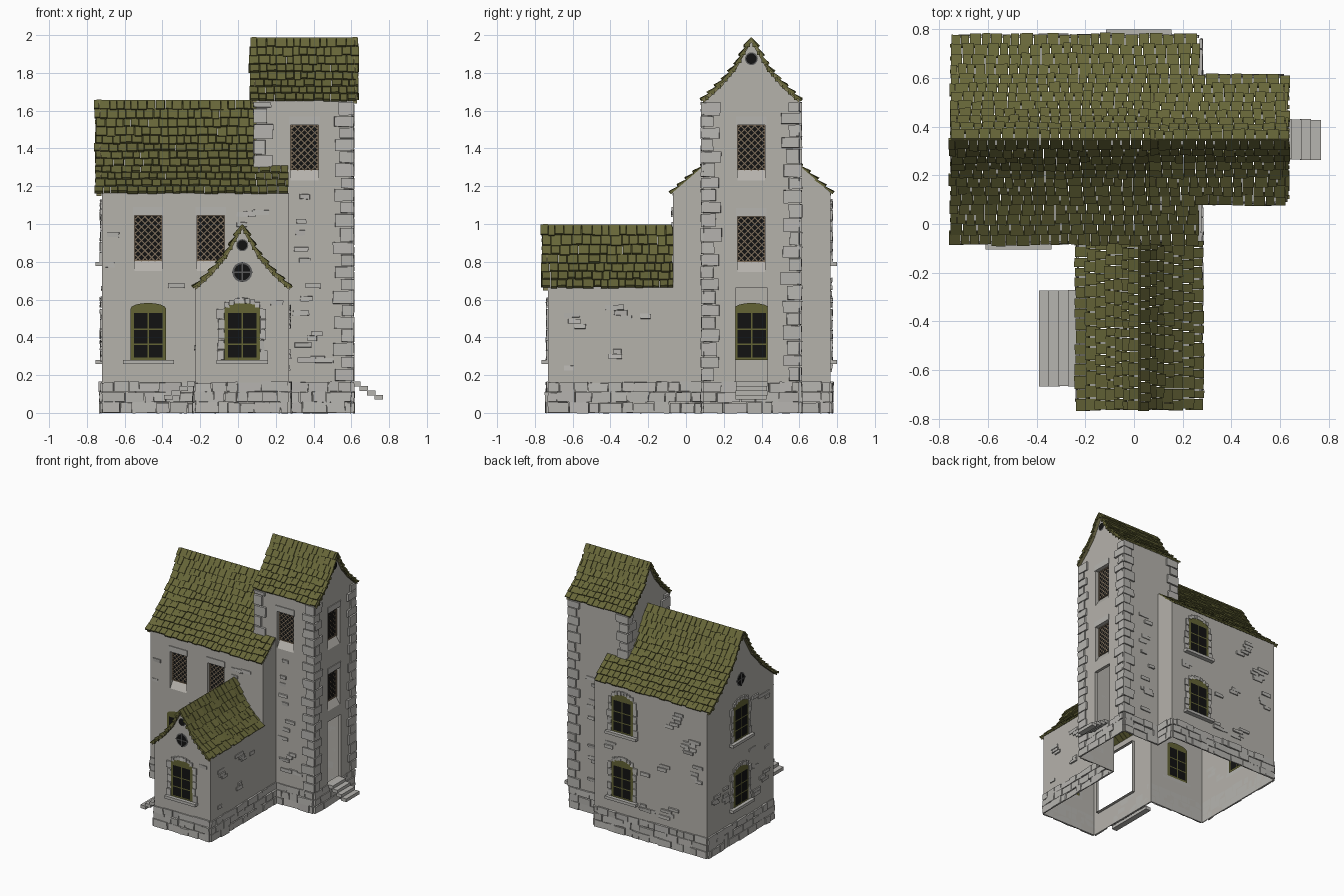
import bpy, bmesh, math, random
from mathutils import Vector

if "Cube" in bpy.data.objects:
    bpy.data.objects.remove(bpy.data.objects["Cube"])
random.seed(4)
R = random.uniform

def mat(name, c):
    m = bpy.data.materials.new(name)
    m.diffuse_color = (*c, 1)
    m.use_nodes = True
    m.node_tree.nodes["Principled BSDF"].inputs["Base Color"].default_value = m.diffuse_color
    return m
STONE = mat("pale_stone", (.46, .445, .41))
BLOCK = mat("block_stone", (.47, .46, .435))
ROOF = mat("olive_shingle", (.135, .133, .040))
FRAME = mat("olive_frame", (.125, .125, .035))
GLASS = mat("black_glass", (.006, .006, .006))
LATT = mat("lattice_brown", (.20, .15, .10))
VERGE = mat("verge_tan", (.22, .20, .09))
IRON = mat("dark_iron", (.10, .10, .10))

parts = {}
def part(name, m):
    if name not in parts:
        parts[name] = (bmesh.new(), m)
    return parts[name][0]

# wall-plane frames: (u along wall, z up, d outward) -> world
def frame(side, off):
    return {"front": lambda u, z, d=0: Vector((u, off - d, z)),
            "back": lambda u, z, d=0: Vector((u, off + d, z)),
            "right": lambda u, z, d=0: Vector((off + d, u, z)),
            "left": lambda u, z, d=0: Vector((off - d, u, z))}[side]

def face(bm, pts, out=None):
    fc = bm.faces.new([bm.verts.new(p) for p in pts])
    fc.normal_update()
    if out is not None and fc.normal.dot(out) < 0:
        fc.normal_flip()

def hexa(bm, p):   # 8 points: back four, then front four
    v = [bm.verts.new(q) for q in p]
    fs = [bm.faces.new([v[i] for i in q]) for q in
          ((0, 1, 2, 3), (4, 5, 6, 7), (0, 1, 5, 4), (1, 2, 6, 5), (2, 3, 7, 6), (3, 0, 4, 7))]
    bmesh.ops.recalc_face_normals(bm, faces=fs)

def box(bm, f, u0, u1, z0, z1, d0, d1, j=0):
    q = [(u0, z0), (u1, z0), (u1, z1), (u0, z1)]
    hexa(bm, [f(u, z, d0) for u, z in q] +
         [f(u + R(-j, j), z + R(-j, j), d1 + R(-j, j)) for u, z in q])

def wall(f, u0, u1, z0, z1, holes=()):
    bm, out = part("walls", STONE), f(0, 0, 1) - f(0, 0, 0)
    us = sorted({u0, u1, *[h[i] for h in holes for i in (0, 1)]})
    zs = sorted({z0, z1, *[h[i] for h in holes for i in (2, 3)]})
    for a, b in zip(us, us[1:]):
        for c, d in zip(zs, zs[1:]):
            if not any(h[0] <= a and b <= h[1] and h[2] <= c and d <= h[3] for h in holes):
                face(bm, [f(a, c), f(b, c), f(b, d), f(a, d)], out)

# concave roof profile shared by all three roofs: (share of half width, share of drop)
PROF = [(0, 0), (.3, .43), (.58, .69), (1, 1)]
def drop_at(t):
    for (a, b), (c, d) in zip(PROF, PROF[1:]):
        if t <= c + 1e-6:
            return b + (d - b) * (t - a) / (c - a)

def gable(f, c, half, top, drop):
    bm, out = part("walls", STONE), f(0, 0, 1) - f(0, 0, 0)
    for (a, b), (p, q) in zip(PROF, PROF[1:]):
        pts = [f(c - p * half, top - q * drop), f(c + p * half, top - q * drop), f(c + a * half, top - b * drop)]
        face(bm, pts + ([f(c - a * half, top - b * drop)] if a else []), out)

# shingled roof; P maps (along, across, z) to world
def roof(name, P, a0, a1, c, half, top, drop, keep=lambda a, s: True):
    bm = part(name, ROOF)
    pts = [Vector((t * half, top - q * drop)) for t, q in PROF]
    lens = [(q - p).length for p, q in zip(pts, pts[1:])]
    arc = sum(lens)
    def at(s):
        for p, q, l in zip(pts, pts[1:], lens):
            if s <= l or q is pts[-1]:
                return p + (q - p) * (s / l)
            s -= l
    n = round(arc / .056)
    for sg in (-1, 1):
        for i in range(n):
            s0, s1 = arc * i / n, arc * min((i + 1.12) / n, 1.012)
            a = a0 + R(-.025, 0)
            while a < a1 - .01:
                b = min(a + R(.034, .06), a1 + R(0, .01))
                if keep((a + b) / 2, at((s0 + s1) / 2)[0]):
                    lo, hi = at(s1 + R(-.006, .004)), at(s0)
                    nn = Vector((hi.y - lo.y, lo.x - hi.x)).normalized()
                    w = lambda x, v, h: P(x, c + sg * (v.x + nn.x * h), v.y + nn.y * h)
                    e, k, g = max(a, a0 + R(-.012, 0)), R(.011, .019), .003
                    hexa(bm, [w(e, lo, 0), w(b - g, lo, 0), w(b - g, hi, -.006), w(e, hi, -.006),
                              w(e, lo, k), w(b - g, lo, k + R(-.003, .003)), w(b - g, hi, .004), w(e, hi, .004)])
                a = b

# tan verge board with studs following a gable edge
def verge(f, c, half, top, drop, d):
    bm, st = part("verge_boards", VERGE), part("verge_studs", ROOF)
    for sg in (-1, 1):
        for (a, b), (p, q) in zip(PROF, PROF[1:]):
            A, B = (c + sg * a * half, top - b * drop), (c + sg * p * half, top - q * drop)
            hexa(bm, [f(u, z + h, e) for e in (d - .025, d) for (u, z), h in ((A, -.022), (B, -.016), (B, .004), (A, .004))])
            for k in (.2, .5, .8):
                u, z = A[0] + (B[0] - A[0]) * k, A[1] + (B[1] - A[1]) * k
                box(st, f, u - .008, u + .008, z - .02, z, d, d + .008)

# arched casement with sill
def arched(f, u, z, stones=True):
    w, h = .095, .27
    pts = [(u - w, z), (u + w, z)] + [(u + w * math.cos(a), z + h + .032 * math.sin(a)) for a in [math.pi * i / 8 for i in range(9)]]
    for d, sg in ((.008, 1), (-.008, -1)):
        out = sg * (f(0, 0, 1) - f(0, 0, 0))
        face(part("window_frames", FRAME), [f(x, y, d) for x, y in pts], out)
        for a in (-.075, .004):
            for b, t in ((.012, .08), (.088, .158), (.166, .25)):
                face(part("window_panes", GLASS), [f(u + x, z + y, d * 1.3) for x, y in ((a, b), (a + .071, b), (a + .071, t), (a, t))], out)
    box(part("sills", BLOCK), f, u - .135, u + .135, z - .022, z, 0, .035)
    if stones:
        for sg in (-1, 1):
            for k in range(5):
                e = R(.02, .04)
                box(part("window_stones", BLOCK), f, *sorted((u + sg * w, u + sg * (w + e))), z + .055 * k, z + .055 * k + .05, 0, .01, .003)
        for k in range(7):
            a = u - w + k * 2 * w / 7
            r = .03 * math.sin(math.pi * (k + .5) / 7)
            box(part("window_stones", BLOCK), f, a, a + .025, z + h + r + .002, z + h + r + .03, 0, .01, .003)

# recessed lattice window; returns its hole
def niche(u, z): return (u - .073, u + .073, z - .055, z + .24)
def lattice(f, u, z):
    a, b, c, t = niche(u, z)
    bm, D = part("niches", STONE), -.035
    out = f(0, 0, 1) - f(0, 0, 0)
    for x in (a, b):
        face(bm, [f(x, c), f(x, t), f(x, t, D), f(x, c, D)], f(u, 0) - f(x, 0))
    face(bm, [f(a, t), f(b, t), f(b, t, D), f(a, t, D)], Vector((0, 0, -1)))
    face(bm, [f(a, c), f(b, c), f(b, z, D), f(a, z, D)], Vector((0, 0, 1)))
    face(part("lattice_glass", GLASS), [f(a, z, D), f(b, z, D), f(b, t, D), f(a, t, D)], out)
    box(part("lintels", BLOCK), f, a - .008, b + .008, t, t + .045, 0, .006)
    lb, w, h = part("lattice_bars", LATT), .073, .24
    for sl in (1, -1):
        for i in range(-3, 11):
            k = i * .036
            lo, hi = (max(-w, -k), min(w, h - k)) if sl > 0 else (max(-w, k - h), min(w, k))
            if hi - lo > .01:
                face(lb, [f(u + x, z + k + sl * x + e, D + .006) for x, e in ((lo, -.004), (hi, -.004), (hi, .004), (lo, .004))], out)
    for r in ((a, a + .006, z, t), (b - .006, b, z, t), (a, b, z, z + .006), (a, b, t - .006, t)):
        box(lb, f, *r, D, D + .009)

def round_window(f, u, z, r, cross=True):
    out = f(0, 0, 1) - f(0, 0, 0)
    for nm, m, k, d in (("round_rims", IRON, 1, .005), ("round_panes", GLASS, .82, .008)):
        face(part(nm, m), [f(u + r * k * math.cos(i * math.pi / 8), z + r * k * math.sin(i * math.pi / 8), d) for i in range(16)], out)
    if cross:
        box(part("round_bars", IRON), f, u - r, u + r, z - .004, z + .004, .006, .011)
        box(part("round_bars", IRON), f, u - .004, u + .004, z - r, z + r, .006, .011)

def base_stones(f, u0, u1):
    for z, h in ((0, .058), (.058, .055), (.113, .052)):
        u = u0
        while u < u1 - .005:
            v = min(u + R(.05, .13), u1)
            v = u1 if u1 - v < .03 else v
            box(part("base_stones", BLOCK), f, u, v - .004, z, z + h - .004 + R(-.004, .006), 0, R(.006, .016), .003)
            u = v

def bricks(f, u0, u1, z0, z1, n, avoid=(), cluster=3):
    for _ in range(n):
        u, z = R(u0 + .03, u1 - .13), R(z0, z1 - .04)
        for k in range(random.randint(1, cluster)):
            a, b = u + R(-.03, .04), z + .028 * k
            e = a + R(.045, .10)
            if a > u0 and e < u1 and b < z1 - .03 and not any(a < h[1] + .04 and e > h[0] - .04 and b < h[3] + .03 and b + .03 > h[2] - .05 for h in avoid):
                box(part("wall_bricks", BLOCK), f, a, e, b, b + .025, 0, R(.005, .011), .003)

# ---- main dimensions
X0, X1, TX0, TX1 = -.72, .27, .095, .602
Y0, Y1, TY0, TY1, WY, WX = -.07, .765, .092, .6, -.73, -.225
C, E = .3475, 1.165
MAIN, TOWER, WING = (C, .42, 1.655, .49), (.346, .256, 1.985, .33), (.0225, .25, .995, .33)
mf, mb, ml, mr = frame("front", Y0), frame("back", Y1), frame("left", X0), frame("right", X1)
tf, tb, tl, tr = frame("front", TY0), frame("back", TY1), frame("left", TX0), frame("right", TX1)
wf, wl = frame("front", WY), frame("left", WX)
win = lambda u, z: (u - .1, u + .1, z, z + .31)

# main block walls
wall(mf, X0, WX, 0, E, [niche(-.475, .805)])
wall(mf, WX, X1, .665, E, [niche(-.145, .805)])
wall(mb, X0, X1, 0, E)
wall(ml, Y0, Y1, 0, E)
wall(mr, Y0, TY0, 0, E)
wall(mr, TY1, Y1, 0, E)
gable(ml, *MAIN)
for s in (-1, 1):
    face(part("walls", STONE), [mr(C + s * MAIN[1] * t, z) for t, z in ((.6, E), (1, E), (.6, 1.655 - .49 * drop_at(.6)))], Vector((1, 0, 0)))
# tower walls with open doorway
tdoor = (.262, .432, .165, .66)
for f in (tf, tb):
    wall(f, X1, TX1, 0, E)
    wall(f, TX0, TX1, E, 1.655, [niche(.352, 1.285)] if f is tf else [])
wall(tr, TY0, TY1, 0, 1.655, [tdoor, niche(.346, .8), niche(.346, 1.285)])
wall(tl, TY0, TY1, E, 1.655)
gable(tr, *TOWER)
gable(tl, *TOWER)
# front wing walls with open doorway
wdoor = (-.68, -.26, .165, .6)
wall(wf, WX, X1, 0, .665)
wall(wl, WY, Y0, 0, .665, [wdoor])
wall(mr, WY, Y0, 0, .665)
gable(wf, *WING)
for f, (a, b, c, d) in ((tr, tdoor), (wl, wdoor)):   # door reveals
    for p, q in (((a, c), (a, d)), ((b, c), (b, d)), ((a, d), (b, d)), ((a, c), (b, c))):
        face(part("door_reveals", STONE), [f(*p), f(*q), f(*q, -.025), f(*p, -.025)])

# roofs
along_x, along_y = (lambda a, v, z: Vector((a, v, z))), (lambda a, v, z: Vector((v, a, z)))
roof("main_roof", along_x, -.75, .268, *MAIN, keep=lambda a, s: a < TX0 + .01 or s > .245)
roof("tower_roof", along_x, .068, .635, *TOWER)
roof("wing_roof", along_y, -.758, -.07, *WING)
verge(ml, *MAIN, .028)
verge(tr, *TOWER, .028)
verge(tl, *TOWER, .022)
verge(wf, *WING, .026)

# windows
for f, u, z in ((mf, -.475, .805), (mf, -.145, .805), (tf, .352, 1.285), (tr, .346, .8), (tr, .346, 1.285)):
    lattice(f, u, z)
for f, u, z in ((mf, -.475, .28), (wf, .0225, .28), (ml, C, .28), (ml, C, .8), (mb, .02, .28), (mb, .02, .8)):
    arched(f, u, z, f is not mf)
round_window(wf, .0225, .745, .053)
round_window(wf, .0225, .888, .032, False)
round_window(tr, .346, 1.875, .034, False)
round_window(ml, C, 1.27, .053)

# stonework: plinth, quoins, loose bricks
for f, a, b in ((mf, X0, WX), (wf, WX, X1), (wl, WY, Y0), (mr, WY, TY0), (tf, X1, TX1), (tr, TY0, TY1),
                (tb, X1, TX1), (mr, TY1, Y1), (mb, X0, X1), (ml, Y0, Y1)):
    base_stones(f, a, b)
for fx, fy, x, y, sx, sy, z in ((tr, tf, TX1, TY0, -1, 1, .17), (tr, tb, TX1, TY1, -1, -1, .17),
                                (tl, tf, TX0, TY0, 1, 1, 1.3), (tl, tb, TX0, TY1, 1, -1, 1.3)):
    k = 0
    while z < 1.63:
        h, q = min(R(.06, .085), 1.65 - z), part("quoins", BLOCK)
        a, b = (.06, .09) if k % 2 else (.09, .06)
        box(q, fy, *sorted((x - sx * .012, x + sx * (a + R(-.01, .01)))), z, z + h - .006, 0, .013, .003)
        box(q, fx, *sorted((y, y + sy * (b + R(-.01, .01)))), z, z + h - .006, 0, .013, .003)
        z, k = z + h, k + 1
bricks(mf, X0, WX, .2, 1.1, 22, [win(-.475, .28), niche(-.475, .805)], 1)
bricks(mf, WX, X1, .8, 1.1, 5, [niche(-.145, .805)], 1)
bricks(wf, WX, X1, .2, .64, 8, [win(.0225, .28)], 1)
bricks(mr, WY, Y0, .17, .62, 7)
bricks(wl, WY, Y0, .2, .62, 6, [wdoor])
bricks(tf, X1, TX1 - .09, .2, 1.2, 14, (), 1)
bricks(tb, X1, TX1 - .09, .2, 1.2, 12, (), 1)
bricks(mb, X0, X1, .2, 1.1, 24, [win(.02, .28), win(.02, .8)])
bricks(ml, Y0, Y1, .2, 1.1, 16, [win(C, .28), win(C, .8)])

# entrance steps
for nm, f, a, b in (("tower_steps", tr, .262, .432), ("wing_steps", wl, -.67, -.27)):
    for i in range(4):
        z = .165 - .023 * i
        box(part(nm, BLOCK), f, a + R(0, .005), b - R(0, .005), z - .026, z, .04 * i, .04 * i + .046)

# emit all parts as flat-shaded objects
for name, (bm, m) in parts.items():
    me = bpy.data.meshes.new(name)
    bm.to_mesh(me)
    bm.free()
    me.materials.append(m)
    bpy.context.collection.objects.link(bpy.data.objects.new(name, me))
